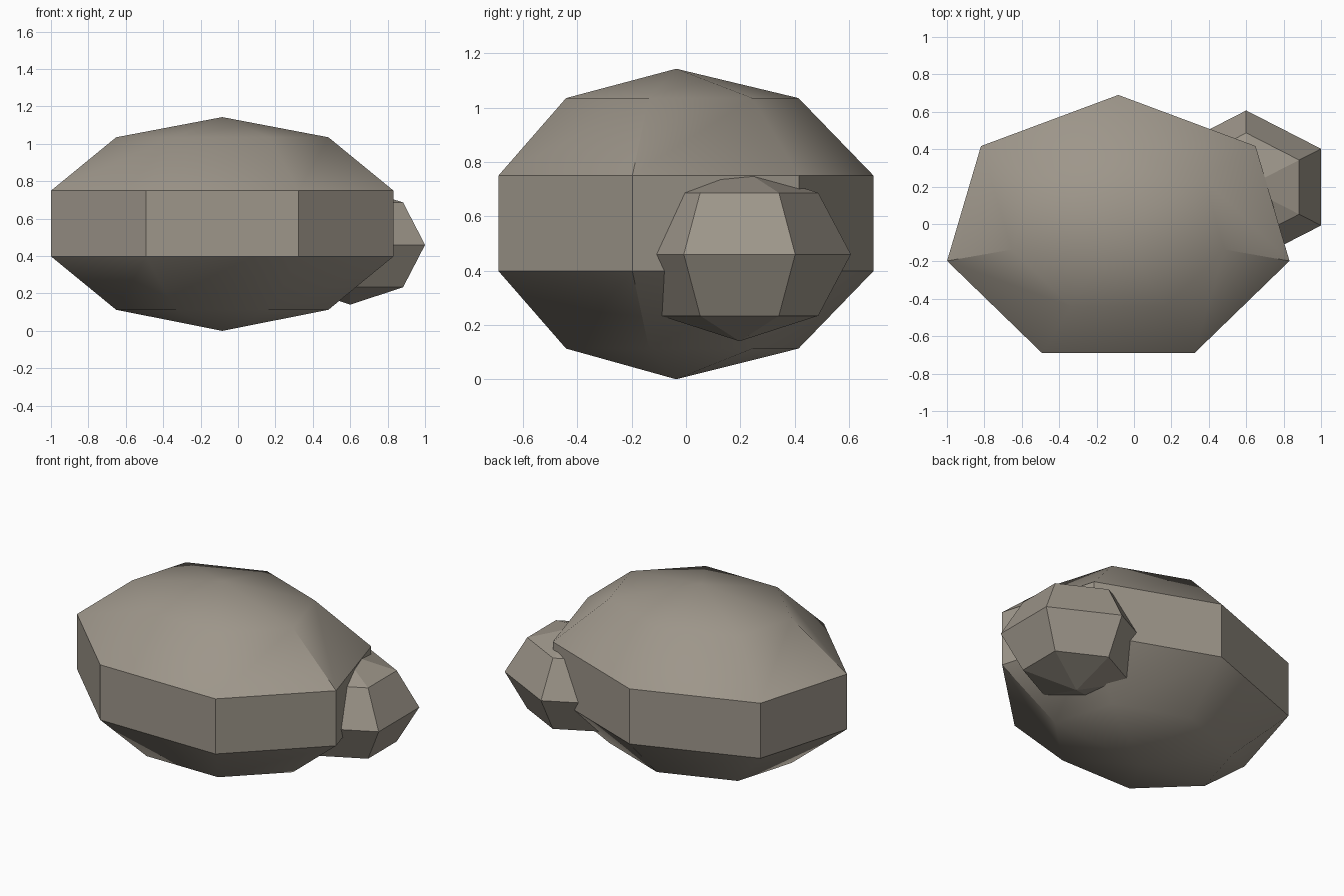
import bpy, bmesh, math

if "Cube" in bpy.data.objects:
    bpy.data.objects.remove(bpy.data.objects["Cube"])

stone = bpy.data.materials.new("warm_grey_stone")
stone.diffuse_color = (0.34, 0.305, 0.255, 1)
stone.use_nodes = True
stone.node_tree.nodes["Principled BSDF"].inputs["Base Color"].default_value = stone.diffuse_color


def rock(name, sides, start, centre, radii, rings, bottom, top):
    """Lathe-like boulder: rings of (scale, z) closed by a pole at each end."""
    bm = bmesh.new()
    cx, cy = centre
    loops = []
    for scale, z in rings:
        loop = []
        for i in range(sides):
            a = start + i * math.tau / sides
            loop.append(bm.verts.new((cx + radii[0] * scale * math.cos(a),
                                      cy + radii[1] * scale * math.sin(a), z)))
        loops.append(loop)
    low = bm.verts.new((cx, cy, bottom))
    high = bm.verts.new((cx, cy, top))
    for i in range(sides):
        j = (i + 1) % sides
        bm.faces.new((low, loops[0][j], loops[0][i]))
        for a, b in zip(loops, loops[1:]):
            bm.faces.new((a[i], a[j], b[j], b[i]))
        bm.faces.new((loops[-1][i], loops[-1][j], high))
    mesh = bpy.data.meshes.new(name)
    bm.to_mesh(mesh)
    bm.free()
    mesh.materials.append(stone)
    obj = bpy.data.objects.new(name, mesh)
    bpy.context.collection.objects.link(obj)
    return obj


# Large seven-sided boulder with an upright band and smooth domes
boulder = rock("large_boulder", 7, math.pi / 2, (-0.084, -0.036), (0.939, 0.726),
               [(0.62, 0.113), (1, 0.398), (1, 0.75), (0.62, 1.035)], 0.0, 1.143)
bpy.context.view_layer.objects.active = boulder
boulder.select_set(True)
bpy.ops.object.shade_smooth_by_angle(angle=math.radians(39.5))

# Small faceted six-sided stone embedded in its side
c45 = math.sqrt(0.5)
rock("small_stone", 6, math.pi / 2, (0.6, 0.197), (0.462, 0.41),
     [(c45, 0.46 - 0.32 * c45), (1, 0.46), (c45, 0.46 + 0.32 * c45)], 0.14, 0.78)
